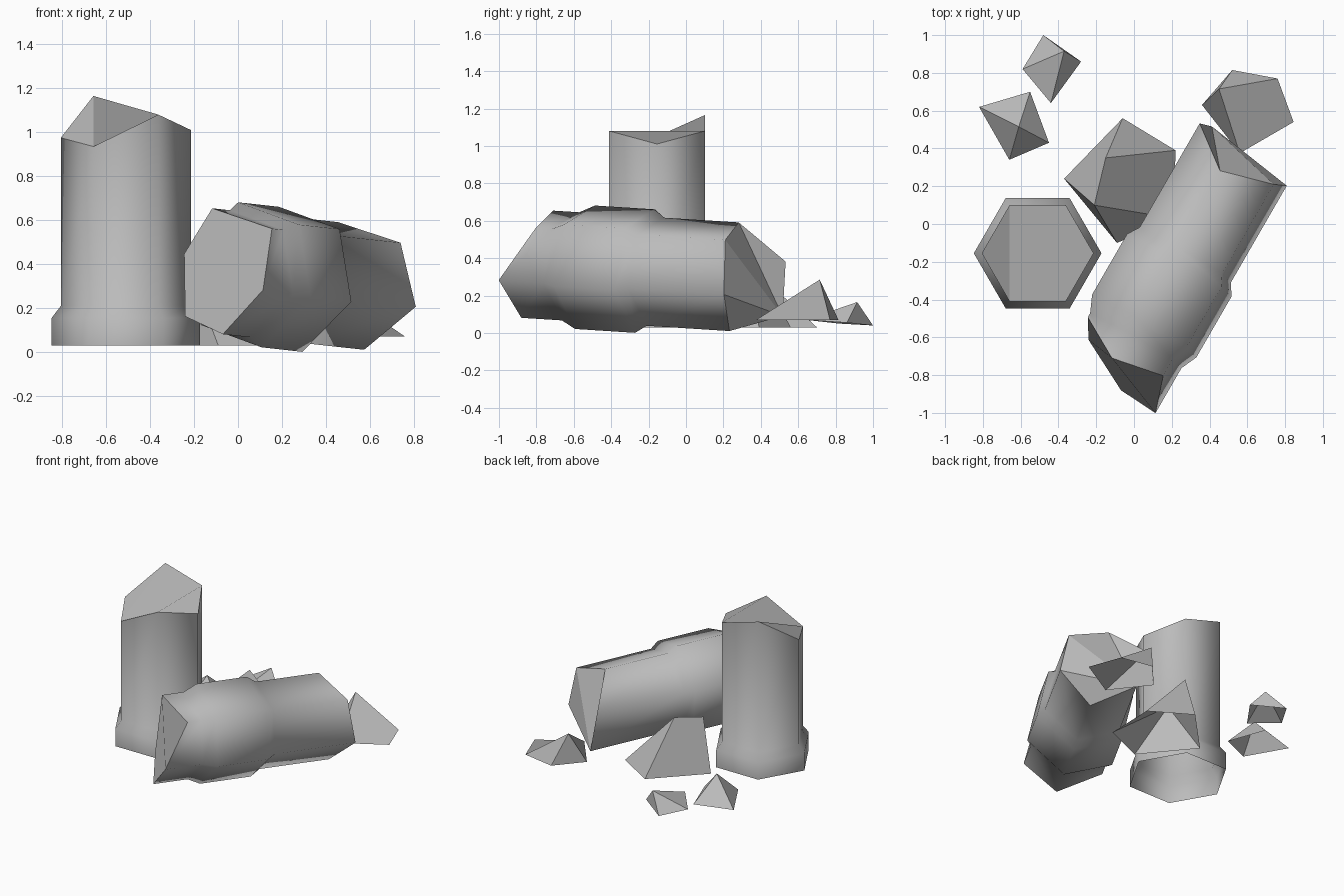
import bpy, bmesh
from math import cos, sin, radians
from mathutils import Vector, Matrix

cube = bpy.data.objects.get("Cube")
if cube:
    bpy.data.objects.remove(cube, do_unlink=True)

stone = bpy.data.materials.new("grey_stone")
stone.use_nodes = True
GREY = (0.5, 0.5, 0.5, 1)
stone.diffuse_color = GREY
stone.node_tree.nodes["Principled BSDF"].inputs["Base Color"].default_value = GREY

THIN, THICK = 0.296, 0.338


def finish(bm, name):
    bmesh.ops.recalc_face_normals(bm, faces=bm.faces)
    mesh = bpy.data.meshes.new(name)
    bm.to_mesh(mesh)
    bm.free()
    mesh.materials.append(stone)
    obj = bpy.data.objects.new(name, mesh)
    bpy.context.collection.objects.link(obj)
    return obj


def column(name, rings, turn, matrix, caps):
    """Six-sided shaft. rings: (radius, height or six heights); caps: (ring, corners)."""
    bm = bmesh.new()
    loops = []
    for radius, heights in rings:
        if not isinstance(heights, list):
            heights = [heights] * 6
        loops.append([bm.verts.new(matrix @ Vector((radius * cos(radians(turn + 60 * i)),
                                                    radius * sin(radians(turn + 60 * i)), h)))
                      for i, h in enumerate(heights)])
    for a, b in zip(loops, loops[1:]):
        for i in range(6):
            j = (i + 1) % 6
            bm.faces.new((a[i], a[j], b[j], b[i])).smooth = True
    # Flat broken ends with a sharp rim
    for ring, corners in caps:
        face = bm.faces.new([loops[ring][i] for i in corners])
        for edge in face.edges:
            edge.smooth = False
    return finish(bm, name)


def rock(name, base, peaks, faces):
    """Open-bottomed chip: base corners come first, then peaks."""
    bm = bmesh.new()
    verts = [bm.verts.new(p) for p in base + peaks]
    for f in faces:
        bm.faces.new([verts[i] for i in f])
    return finish(bm, name)


def pyramid(name, base, peak):
    n = len(base)
    return rock(name, base, [peak], [(i, (i + 1) % n, n) for i in range(n)])


# Standing column with a flared foot and a broken top
column("standing_column",
       [(THICK, 0.03), (THICK, 0.155), (THIN, 0.21),
        (THIN, [1.01, 1.08, 1.165, 0.975, 0.935, 1.08])],
       0, Matrix.Translation((-0.51, -0.155, 0)),
       [(3, (2, 3, 4)), (3, (0, 1, 2, 4, 5))])

# Fallen column with a raised band, lying diagonally
across = Vector((0.866, -0.5, 0))
along = Vector((0.5, 0.866, -0.055))
centre = across * 0.317 + Vector((0, 0, 0.327))
lying = Matrix((across, (0.03, 0.05, 1), along)).transposed().to_4x4()
lying.translation = centre
column("fallen_column",
       [(THIN, [-0.63, -0.69, -0.555, -0.64, -0.78, -0.805]),
        (THIN, -0.53), (THICK, -0.44), (THICK, -0.07), (THIN, -0.005),
        (THIN, [0.54, 0.455, 0.63, 0.665, 0.505, 0.585])],
       42.5, lying,
       [(0, range(6)), (5, (3, 2, 1)), (5, (3, 1, 0)), (5, (3, 0, 5)), (5, (3, 5, 4))])

# Large chunk between the columns
rock("large_rubble",
     [(-0.37, 0.24, 0.03), (-0.06, 0.56, 0.03), (0.22, 0.39, 0.03),
      (0.21, 0.03, 0.03), (-0.09, -0.1, 0.03)],
     [(-0.15, 0.35, 0.425), (-0.21, 0.1, 0.35)],
     [(1, 2, 5), (0, 1, 5, 6), (4, 0, 6), (3, 4, 6), (2, 3, 6, 5)])

# Chunk behind the fallen end
rock("back_rubble",
     [(0.36, 0.63, 0.07), (0.52, 0.815, 0.07), (0.76, 0.77, 0.07),
      (0.845, 0.54, 0.07), (0.56, 0.375, 0.07)],
     [(0.45, 0.715, 0.285)],
     [(0, 1, 5), (1, 2, 5), (2, 3, 4, 5), (4, 0, 5)])

# Two small chips
pyramid("small_chip",
        [(-0.82, 0.62, 0.03), (-0.55, 0.7, 0.03), (-0.45, 0.43, 0.03), (-0.66, 0.34, 0.03)],
        (-0.61, 0.515, 0.2))
pyramid("far_chip",
        [(-0.48, 1.0, 0.04), (-0.28, 0.86, 0.055), (-0.44, 0.64, 0.07), (-0.59, 0.82, 0.05)],
        (-0.37, 0.915, 0.165))
